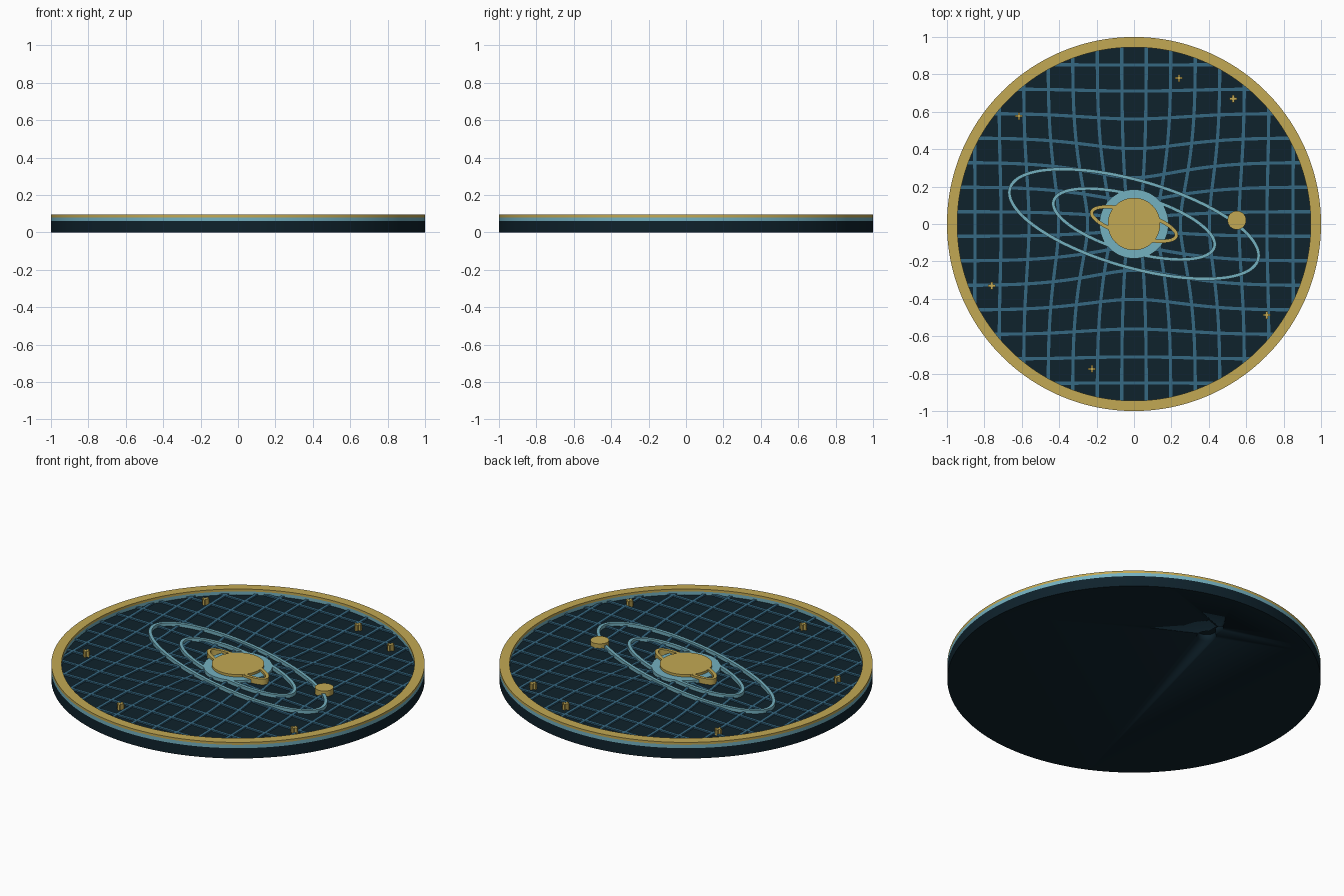
import bpy, bmesh, math
from mathutils import Vector

if "Cube" in bpy.data.objects:
    bpy.data.objects.remove(bpy.data.objects["Cube"])

TAU = 2 * math.pi
TILT = math.radians(-16)
BASE, GRID, LIGHT, TOP = 0.061, 0.069, 0.081, 0.095   # layer heights


def material(name, r, g, b):
    m = bpy.data.materials.new(name)
    m.diffuse_color = (r, g, b, 1)
    m.use_nodes = True
    m.node_tree.nodes["Principled BSDF"].inputs["Base Color"].default_value = m.diffuse_color
    return m


navy = material("navy", 0.0046, 0.0158, 0.025)
blue = material("blue", 0.036, 0.138, 0.225)
aqua = material("aqua", 0.175, 0.44, 0.53)
gold = material("gold", 0.54, 0.395, 0.088)


def prism(bm, outline, z0, z1):
    """Closed solid from a counter-clockwise outline."""
    low = [bm.verts.new((p[0], p[1], z0)) for p in outline]
    high = [bm.verts.new((p[0], p[1], z1)) for p in outline]
    bm.faces.new(low[::-1])
    bm.faces.new(high)
    n = len(outline)
    for i in range(n):
        j = (i + 1) % n
        bm.faces.new((low[i], low[j], high[j], high[i]))


def band(bm, path, width, z0, z1, closed=False):
    """Rectangular strip following a flat path."""
    n = len(path)
    rows = []
    for i, p in enumerate(path):
        a = path[(i - 1) % n] if closed else path[max(i - 1, 0)]
        b = path[(i + 1) % n] if closed else path[min(i + 1, n - 1)]
        t = (b - a).normalized()
        s = Vector((-t.y, t.x)) * width / 2
        corners = ((p - s, z0), (p - s, z1), (p + s, z1), (p + s, z0))
        rows.append([bm.verts.new((q.x, q.y, z)) for q, z in corners])
    for i in range(n if closed else n - 1):
        r, q = rows[i], rows[(i + 1) % n]
        for k in range(4):
            m = (k + 1) % 4
            bm.faces.new((r[k], q[k], q[m], r[m]))
    if not closed:
        bm.faces.new(rows[0])
        bm.faces.new(rows[-1][::-1])


def ellipse(a, b, n, tilt=0.0, cx=0.0, cy=0.0):
    c, s = math.cos(tilt), math.sin(tilt)
    pts = []
    for i in range(n):
        x, y = a * math.cos(TAU * i / n), b * math.sin(TAU * i / n)
        pts.append(Vector((cx + x * c - y * s, cy + x * s + y * c)))
    return pts


def make(name, mat, build):
    bm = bmesh.new()
    build(bm)
    bmesh.ops.recalc_face_normals(bm, faces=bm.faces)
    me = bpy.data.meshes.new(name)
    bm.to_mesh(me)
    bm.free()
    me.materials.append(mat)
    ob = bpy.data.objects.new(name, me)
    bpy.context.collection.objects.link(ob)
    bpy.ops.object.select_all(action='DESELECT')
    ob.select_set(True)
    bpy.context.view_layer.objects.active = ob
    bpy.ops.object.shade_smooth_by_angle(angle=math.radians(30))
    return ob


# Base disc with a keyhole hanger recess underneath
base = make("base_disc", navy, lambda bm: prism(bm, ellipse(1, 1, 192), 0, BASE))


def keyhole(bm):
    hole_r, slot, y0, y1 = 0.052, 0.024, 0.605, 0.71
    a0 = math.acos(slot / hole_r)
    pts = [(slot * math.cos(math.pi * i / 12), y1 + slot * math.sin(math.pi * i / 12))
           for i in range(13)]
    sweep = math.pi + 2 * a0
    for i in range(33):
        a = math.pi - a0 + sweep * i / 32
        pts.append((hole_r * math.cos(a), y0 + hole_r * math.sin(a)))
    prism(bm, pts, -0.02, 0.038)


cutter = make("keyhole_cutter", navy, keyhole)
cutter.hide_render = True
cutter.hide_set(True)
cut = base.modifiers.new("keyhole", 'BOOLEAN')
cut.operation = 'DIFFERENCE'
cut.solver = 'EXACT'
cut.object = cutter


# Grid bent inward around the centre
def warp(x, y):
    return Vector((x, y)) * (1 - 0.5 * math.exp(-(x * x + y * y) / 0.15))


def grid(bm):
    for k in range(-7, 7):
        u = (k + 0.5) * 0.1312
        half = math.sqrt(max(0.952 ** 2 - u * u, 0))
        steps = max(4, int(half * 50))
        ts = [half * (2 * i / steps - 1) for i in range(steps + 1)]
        band(bm, [warp(u, t) for t in ts], 0.017, BASE - 0.004, GRID)
        band(bm, [warp(t, u) for t in ts], 0.017, BASE - 0.004, GRID)


make("warped_grid", blue, grid)

# Raised rim: aqua layer below, gold layer above
rim = ellipse(0.9725, 0.9725, 192)
make("rim_lower", aqua, lambda bm: band(bm, rim, 0.055, BASE, LIGHT, True))
make("rim_upper", gold, lambda bm: band(bm, rim, 0.055, LIGHT, TOP, True))

# Orbits and halo
make("outer_orbit", aqua, lambda bm: band(
    bm, ellipse(0.69, 0.232, 128, TILT), 0.018, BASE - 0.004, LIGHT, True))
make("inner_orbit", aqua, lambda bm: band(
    bm, ellipse(0.447, 0.15, 96, TILT), 0.018, BASE - 0.004, LIGHT, True))
make("halo", aqua, lambda bm: prism(bm, ellipse(0.185, 0.185, 72), BASE - 0.004, LIGHT))

# Planet with its ring, and the small orbiting planet
make("planet", gold, lambda bm: prism(bm, ellipse(0.14, 0.14, 64), BASE - 0.002, TOP))
make("planet_ring", gold, lambda bm: band(
    bm, ellipse(0.235, 0.068, 72, TILT), 0.019, BASE - 0.002, TOP - 0.0005, True))
make("small_planet", gold, lambda bm: prism(
    bm, ellipse(0.05, 0.05, 40, 0, 0.55, 0.02), BASE - 0.002, TOP))


# Plus-shaped stars
def stars(bm):
    a, w = 0.02, 0.006
    for x, y in ((0.24, 0.78), (0.53, 0.67), (-0.615, 0.577),
                 (-0.76, -0.33), (-0.225, -0.775), (0.71, -0.487)):
        pts = []
        for k in range(4):
            c, s = round(math.cos(k * TAU / 4)), round(math.sin(k * TAU / 4))
            for px, py in ((a, -w), (a, w), (w, w)):
                pts.append((x + px * c - py * s, y + px * s + py * c))
        prism(bm, pts, BASE - 0.002, TOP)


make("stars", gold, stars)
